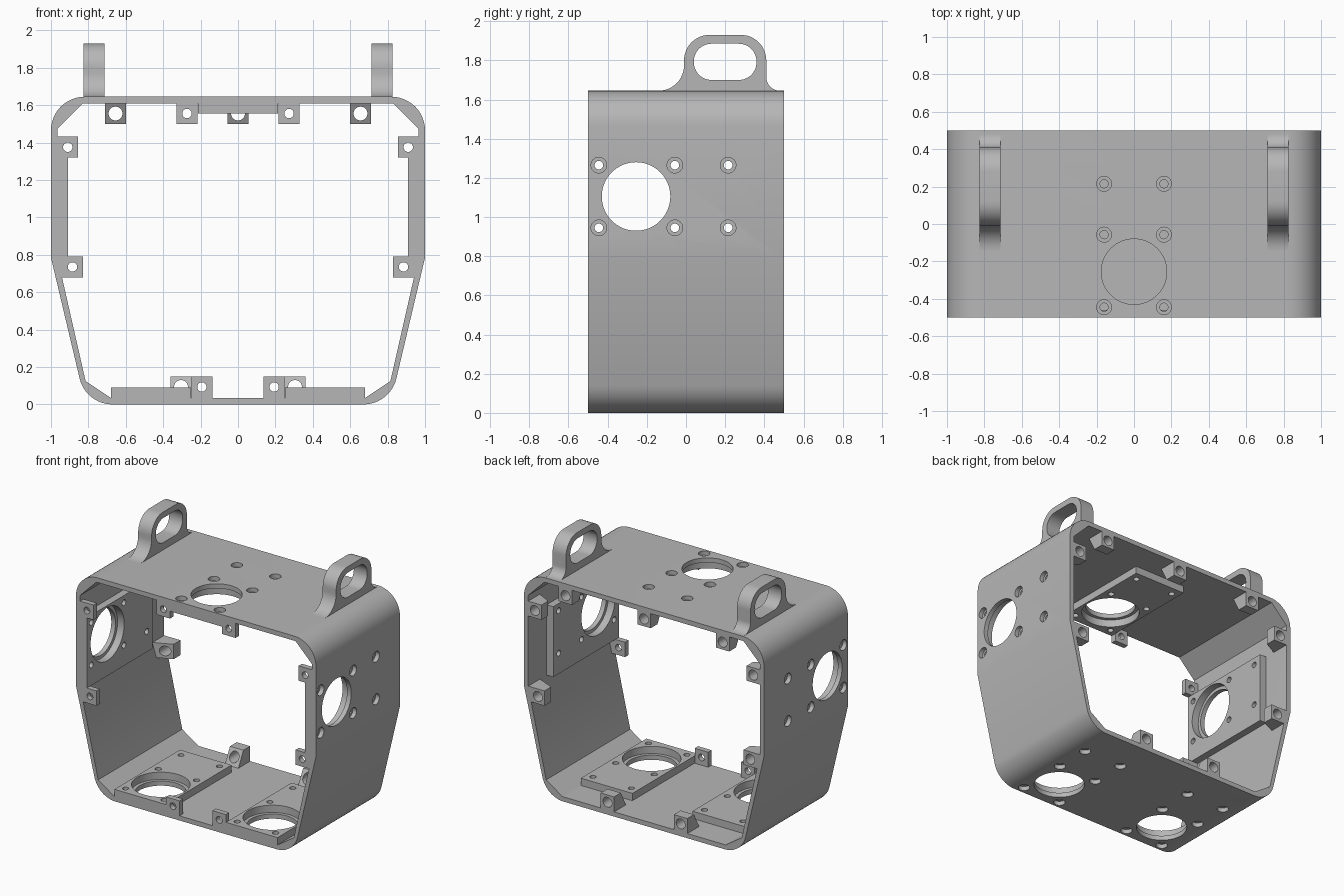
import bpy, bmesh, math
from mathutils import Vector

if "Cube" in bpy.data.objects:
    bpy.data.objects.remove(bpy.data.objects["Cube"])

GREY = (0.47, 0.47, 0.47, 1)
metal = bpy.data.materials.new("plain_grey")
metal.use_nodes = True
metal.diffuse_color = GREY
metal.node_tree.nodes["Principled BSDF"].inputs["Base Color"].default_value = GREY

X, Y, Z = Vector((1, 0, 0)), Vector((0, 1, 0)), Vector((0, 0, 1))
WALL = 0.035
TOP = 1.645


def prism(name, outline, a, b, c, lo, hi, origin=(0, 0, 0)):
    """Extrude a 2D outline (on axes a, b) along c from lo to hi."""
    bm = bmesh.new()
    base = [bm.verts.new(Vector(origin) + a * u + b * v + c * lo) for u, v in outline]
    face = bm.faces.new(base)
    ext = bmesh.ops.extrude_face_region(bm, geom=[face])
    moved = [g for g in ext["geom"] if isinstance(g, bmesh.types.BMVert)]
    bmesh.ops.translate(bm, verts=moved, vec=c * (hi - lo))
    bmesh.ops.recalc_face_normals(bm, faces=bm.faces)
    mesh = bpy.data.meshes.new(name)
    bm.to_mesh(mesh)
    bm.free()
    obj = bpy.data.objects.new(name, mesh)
    bpy.context.collection.objects.link(obj)
    mesh.materials.append(metal)
    return obj


def rect(u0, u1, v0, v1):
    return [(u0, v0), (u1, v0), (u1, v1), (u0, v1)]


def circle(u, v, r, n=32):
    return [(u + r * math.cos(math.tau * i / n), v + r * math.sin(math.tau * i / n))
            for i in range(n)]


def rounded(corners, steps=12):
    """Polygon from (u, v, radius) corners with tangent arcs."""
    out = []
    for i, (u, v, r) in enumerate(corners):
        if r == 0:
            out.append((u, v))
            continue
        p = Vector((u, v))
        d0 = (Vector(corners[i - 1][:2]) - p).normalized()
        d1 = (Vector(corners[(i + 1) % len(corners)][:2]) - p).normalized()
        half = d0.angle(d1) / 2
        centre = p + (d0 + d1).normalized() * (r / math.sin(half))
        s = p + d0 * (r / math.tan(half)) - centre
        e = p + d1 * (r / math.tan(half)) - centre
        start = math.atan2(s.y, s.x)
        sweep = math.atan2(s.x * e.y - s.y * e.x, s.dot(e))
        for k in range(steps + 1):
            t = start + sweep * k / steps
            out.append((centre.x + r * math.cos(t), centre.y + r * math.sin(t)))
    return out


def mirrored(half):
    """Complete a symmetric outline given its +u half, bottom to top."""
    return half + [(-q[0],) + tuple(q[1:]) for q in reversed(half)]


def select_only(objs):
    bpy.ops.object.select_all(action="DESELECT")
    for o in objs:
        o.select_set(True)
    bpy.context.view_layer.objects.active = objs[0]


def cut(obj, cutters):
    """Subtract the joined cutters from obj, then delete them."""
    select_only(cutters)
    if len(cutters) > 1:
        bpy.ops.object.join()
    cutter = cutters[0]
    cutter.hide_render = True
    mod = obj.modifiers.new("cut", "BOOLEAN")
    mod.operation, mod.solver, mod.object = "DIFFERENCE", "EXACT", cutter
    select_only([obj])
    bpy.ops.object.modifier_apply(modifier=mod.name)
    bpy.data.objects.remove(cutter)


def finish(obj):
    select_only([obj])
    bpy.ops.object.shade_smooth_by_angle(angle=math.radians(30))


# Shell: rounded outer profile with a chamfered hollow
outer = rounded(mirrored([(0.814, 0, 0.18), (1, 0.785, 0), (1, TOP, 0.18)]))
inner = mirrored([(0.68, WALL), (0.815, 0.125), (0.965, 0.785),
                  (0.965, 1.475), (0.83, TOP - WALL)])
shell = prism("shell", outer, X, Z, Y, -0.5, 0.5)
cut(shell, [prism("hollow", inner, X, Z, Y, -0.6, 0.6)])

# Mounting pads: name, point on inner wall, across axis, outward axis, lower edge
MOUNTS = [
    ("top_pad", (0, 0, TOP - WALL), X, Z, -0.215),
    ("bottom_left_pad", (0.465, 0, WALL), X, -Z, -0.215),
    ("bottom_right_pad", (-0.465, 0, WALL), X, -Z, -0.215),
    ("left_pad", (0.965, 0, 1.105), Z, X, -0.315),
    ("right_pad", (-0.965, 0, 1.105), Z, -X, -0.315),
]


def mount_holes(u, w, p, big, small):
    spots = [(0, -0.255, big, 64)]
    spots += [(s, y, small, 24) for s in (-0.16, 0.16) for y in (-0.445, -0.057, 0.215)]
    return [prism("hole", circle(a, b, r, n), u, Y, w, -0.1, 0.1, p)
            for a, b, r, n in spots]


for name, p, u, w, low in MOUNTS:
    pad = prism(name, rect(low, 0.215, -0.5, 0.28), u, Y, w, -0.055, 0.003, p)
    cut(pad, mount_holes(u, w, p, 0.2, 0.022))
    cut(shell, mount_holes(u, w, p, 0.175, 0.04))
    finish(pad)
finish(shell)


# Screw tabs: thin plates at the front, tapered blocks at the back
def tab(name, x, z, inward, back, root=0.058):
    side = Y.cross(inward)
    if back:
        profile = [(-root, 0.5), (-root, 0.36), (0.055, 0.42), (0.055, 0.5)]
    else:
        profile = rect(-root, 0.055, -0.5, -0.46)
    at = (x, 0, z)
    obj = prism(name, profile, inward, Y, side, -0.056, 0.056, at)
    radius = 0.037 if back else 0.025
    cut(obj, [prism("hole", circle(0, 0, radius), X, Z, Y, -0.6, 0.6, at)])
    finish(obj)


for s, hand in ((1, "left"), (-1, "right")):
    for back, end in ((False, "front"), (True, "back")):
        tab(f"{end}_{hand}_upper_tab", s * 0.91, 1.375, -X * s, back)
        tab(f"{end}_{hand}_lower_tab", s * 0.885, 0.735, -X * s, back, 0.082)
        tab(f"{end}_{hand}_top_tab", s * (0.655 if back else 0.273), 1.555, -Z, back)
        tab(f"{end}_{hand}_bottom_tab", s * (0.305 if back else 0.193), 0.093, Z, back)
tab("back_middle_top_tab", 0, 1.555, -Z, True)

# Lifting handles with flared feet and a slot
loop = rounded([(-0.14, 1.63, 0), (-0.14, TOP, 0), (-0.01, TOP, 0.13),
                (-0.01, 1.93, 0.13), (0.41, 1.93, 0.13), (0.41, TOP, 0.07),
                (0.48, TOP, 0), (0.48, 1.63, 0)])
slot = rounded([(0.04, 1.70, 0.09), (0.36, 1.70, 0.09),
                (0.36, 1.885, 0.09), (0.04, 1.885, 0.09)])
for s, hand in ((1, "left"), (-1, "right")):
    handle = prism(f"{hand}_handle", loop, Y, Z, X * s, 0.713, 0.825)
    cut(handle, [prism("slot", slot, Y, Z, X * s, 0.6, 0.9)])
    finish(handle)
